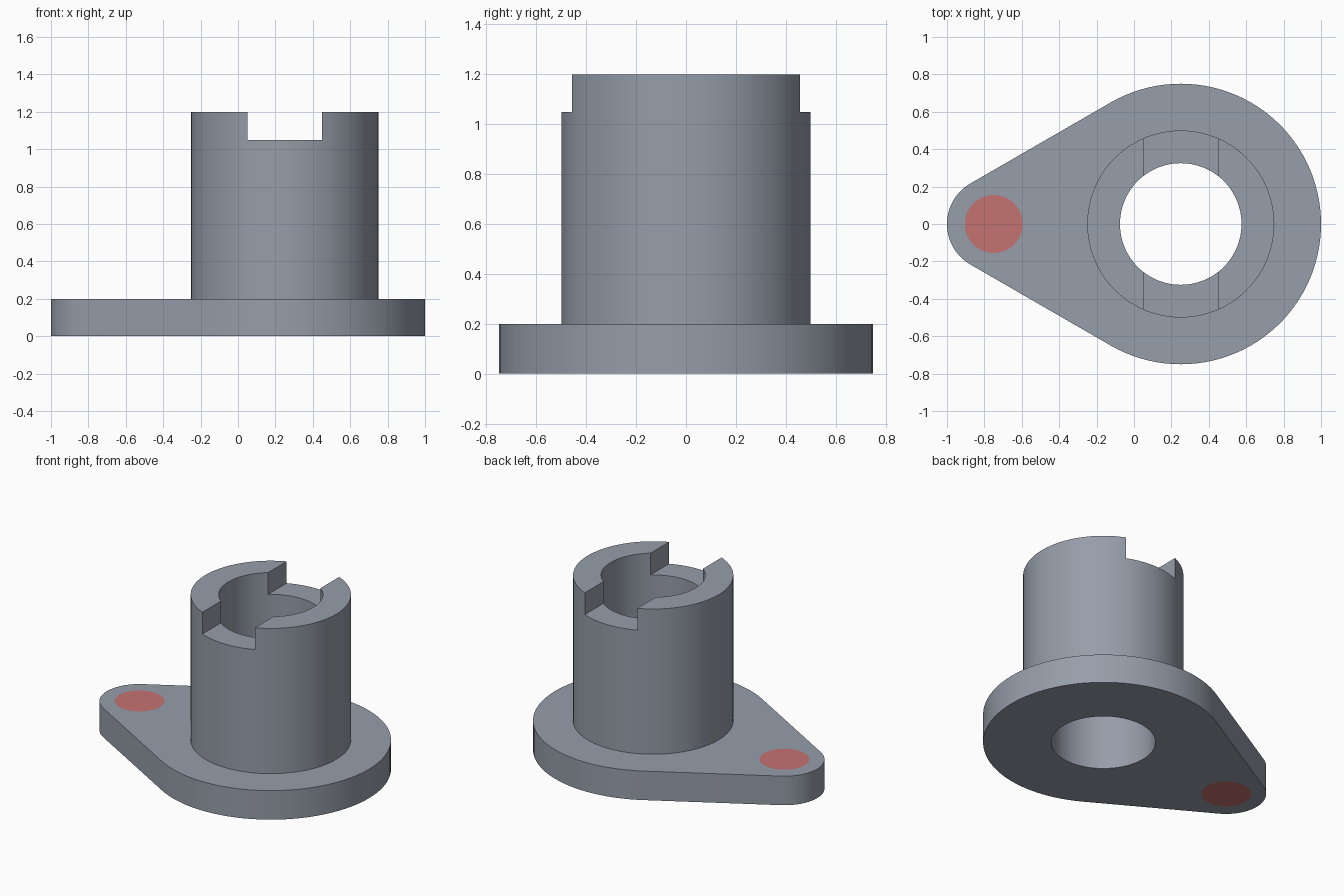
import bpy, bmesh, math

if "Cube" in bpy.data.objects:
    bpy.data.objects.remove(bpy.data.objects["Cube"])

CX = 0.25      # axis of the sleeve and large end of the flange
LUG = -0.75    # centre of the small end


def material(name, rgb):
    m = bpy.data.materials.new(name)
    m.diffuse_color = (*rgb, 1)
    m.use_nodes = True
    m.node_tree.nodes["Principled BSDF"].inputs["Base Color"].default_value = m.diffuse_color
    return m


steel = material("steel grey", (0.305, 0.342, 0.402))
red = material("dull red", (0.552, 0.168, 0.165))


def arc(cx, r, a0, a1, n):
    return [(cx + r * math.cos(math.radians(a0 + (a1 - a0) * i / n)),
             r * math.sin(math.radians(a0 + (a1 - a0) * i / n))) for i in range(n + 1)]


def prism(name, outline, z0, z1, mat):
    bm = bmesh.new()
    face = bm.faces.new([bm.verts.new((x, y, z0)) for x, y in outline])
    ext = bmesh.ops.extrude_face_region(bm, geom=[face])["geom"]
    bmesh.ops.translate(bm, vec=(0, 0, z1 - z0),
                        verts=[g for g in ext if isinstance(g, bmesh.types.BMVert)])
    bmesh.ops.recalc_face_normals(bm, faces=bm.faces)
    mesh = bpy.data.meshes.new(name)
    bm.to_mesh(mesh)
    bm.free()
    mesh.materials.append(mat)
    ob = bpy.data.objects.new(name, mesh)
    bpy.context.collection.objects.link(ob)
    return ob


def disc(cx, r, n=96):
    return arc(cx, r, 0, 360, n)[:-1]


def cut(ob, outline, z0, z1):
    cutter = prism("cutter", outline, z0, z1, steel)
    cutter.hide_render = True
    mod = ob.modifiers.new("cut", 'BOOLEAN')
    mod.operation, mod.solver, mod.object = 'DIFFERENCE', 'EXACT', cutter
    bpy.context.view_layer.objects.active = ob
    bpy.ops.object.modifier_apply(modifier=mod.name)
    bpy.data.objects.remove(cutter)


# Teardrop flange: two arcs joined by their common tangents
flange = prism("flange", arc(CX, 0.75, -120, 120, 72) + arc(LUG, 0.25, 120, 240, 36),
               0, 0.2, steel)
cut(flange, disc(CX, 0.325), -0.1, 0.3)
cut(flange, disc(LUG, 0.155), -0.1, 0.3)

# Red plug, flush with both faces of the flange
plug = prism("lug_plug", disc(LUG, 0.155), 0, 0.2, red)

# Hollow sleeve with a slot across its top
sleeve = prism("sleeve", disc(CX, 0.5), 0.2, 1.2, steel)
cut(sleeve, disc(CX, 0.325), 0.1, 1.3)
cut(sleeve, [(0.05, -0.6), (0.45, -0.6), (0.45, 0.6), (0.05, 0.6)], 1.05, 1.3)

# Smooth round walls, sharp rims
for ob in (flange, plug, sleeve):
    bpy.ops.object.select_all(action='DESELECT')
    ob.select_set(True)
    bpy.context.view_layer.objects.active = ob
    bpy.ops.object.shade_smooth_by_angle(angle=math.radians(30))
